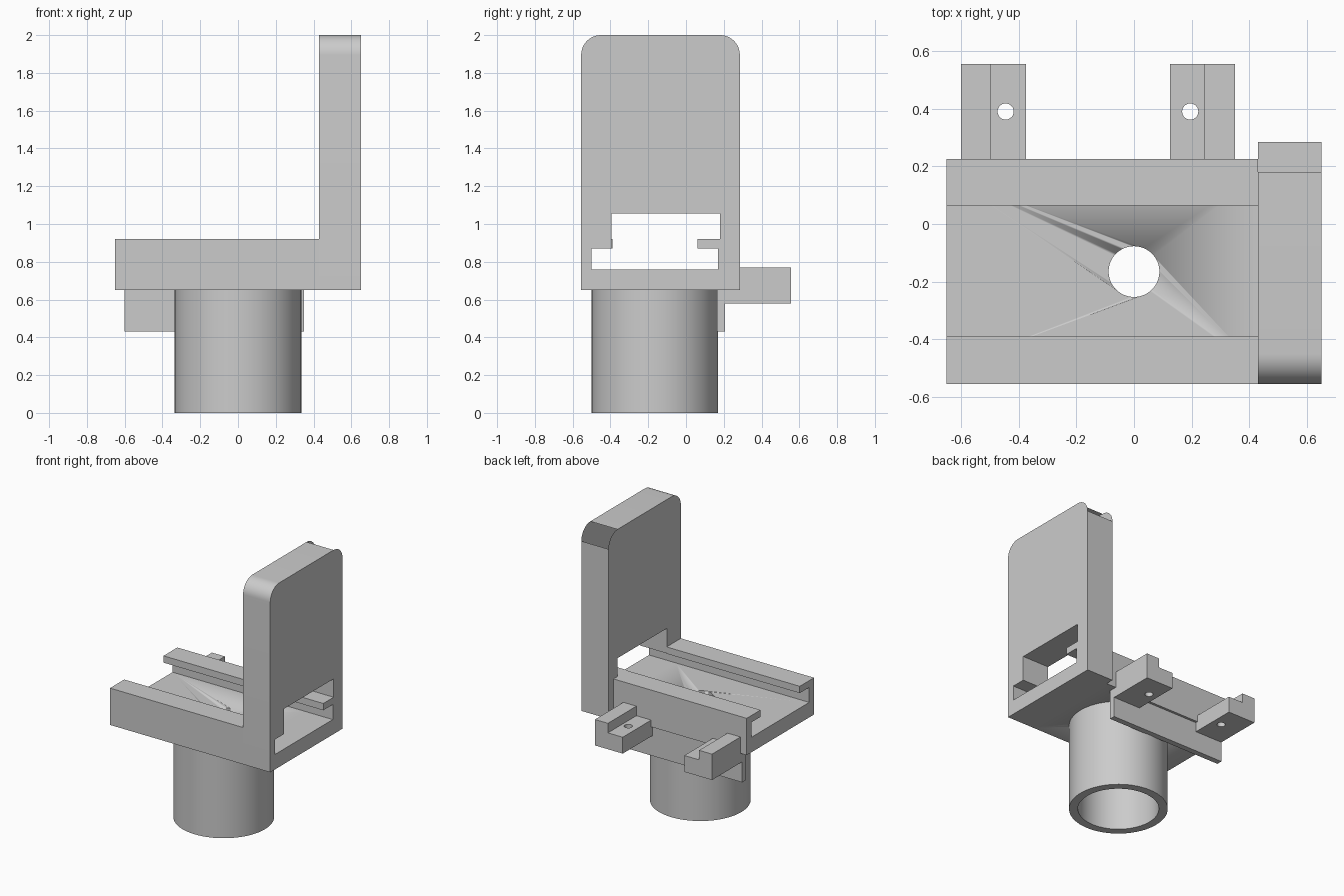
import bpy
import bmesh
import math
from mathutils import Vector

cube = bpy.data.objects.get("Cube")
if cube:
    bpy.data.objects.remove(cube, do_unlink=True)

grey = bpy.data.materials.new("light grey plastic")
grey.use_nodes = True
colour = (0.6, 0.6, 0.6, 1)
grey.diffuse_color = colour
grey.node_tree.nodes["Principled BSDF"].inputs["Base Color"].default_value = colour


def circle(cx, cy, r, n=64):
    return [(cx + r * math.cos(math.tau * i / n), cy + r * math.sin(math.tau * i / n))
            for i in range(n)]


def rect(a0, a1, b0, b1):
    return [(a0, b0), (a1, b0), (a1, b1), (a0, b1)]


def prism(name, axis, lo, hi, *loops, open_if=None):
    """Extrude an outline (with optional holes) along x or z."""
    bm = bmesh.new()
    edges = []
    for loop in loops:
        vs = [bm.verts.new((lo, a, b) if axis == "x" else (a, b, lo)) for a, b in loop]
        edges += [bm.edges.new((v, vs[i - 1])) for i, v in enumerate(vs)]
    bmesh.ops.triangle_fill(bm, edges=edges, use_beauty=True)
    out = bmesh.ops.extrude_face_region(bm, geom=bm.faces[:])["geom"]
    step = Vector((hi - lo, 0, 0) if axis == "x" else (0, 0, hi - lo))
    bmesh.ops.translate(bm, vec=step, verts=[g for g in out if isinstance(g, bmesh.types.BMVert)])
    bmesh.ops.recalc_face_normals(bm, faces=bm.faces)
    if open_if:
        gone = [f for f in bm.faces if open_if(f.calc_center_median(), f.normal)]
        bmesh.ops.delete(bm, geom=gone, context="FACES")
    bmesh.ops.dissolve_limit(bm, angle_limit=0.001, verts=bm.verts, edges=bm.edges)
    mesh = bpy.data.meshes.new(name)
    bm.to_mesh(mesh)
    bm.free()
    obj = bpy.data.objects.new(name, mesh)
    bpy.context.collection.objects.link(obj)
    mesh.materials.append(grey)
    bpy.ops.object.select_all(action="DESELECT")
    bpy.context.view_layer.objects.active = obj
    obj.select_set(True)
    bpy.ops.object.shade_smooth_by_angle(angle=math.radians(30))
    return obj


TUBE_Y = -0.165
BASE, FLOOR, LIP, RAIL_TOP = 0.65, 0.76, 0.87, 0.92
FRONT, BACK = -0.555, 0.225

# Sliding tray: floor with two overhanging rails
tray = prism("tray", "x", -0.65, 0.43, [
    (FRONT, BASE), (BACK, BASE), (BACK, RAIL_TOP), (0.065, RAIL_TOP), (0.065, LIP),
    (0.17, LIP), (0.17, FLOOR), (-0.5, FLOOR), (-0.5, LIP), (-0.39, LIP),
    (-0.39, RAIL_TOP), (FRONT, RAIL_TOP)])

# Drain hole through the tray floor
cutter = prism("hole_cutter", "z", 0.6, 0.82, circle(0, TUBE_Y, 0.088))
cutter.hide_render = True
cut = tray.modifiers.new("hole", "BOOLEAN")
cut.object = cutter
cut.solver = "EXACT"
bpy.context.view_layer.objects.active = tray
bpy.ops.object.modifier_apply(modifier="hole")
bpy.data.objects.remove(cutter, do_unlink=True)

# Upright end plate with rounded top and a window; its back rounding is open
R, WALL_BACK, TOP = 0.105, 0.285, 2.0
outline = [(FRONT, BASE), (WALL_BACK, BASE)]
for cy, start in ((WALL_BACK - R, 0), (FRONT + R, 90)):
    for i in range(13):
        a = math.radians(start + 7.5 * i)
        outline.append((cy + R * math.cos(a), TOP - R + R * math.sin(a)))
window = [(-0.5, FLOOR), (0.17, FLOOR), (0.17, LIP), (0.06, LIP), (0.06, RAIL_TOP),
          (0.18, RAIL_TOP), (0.18, 1.055), (-0.395, 1.055), (-0.395, LIP), (-0.5, LIP)]
prism("end_plate", "x", 0.43, 0.65, outline, window,
      open_if=lambda c, n: abs(n.x) < 0.1 and c.y > WALL_BACK - R and c.z > TOP - R)

# Hollow mounting tube
prism("mounting_tube", "z", 0, BASE, circle(0, TUBE_Y, 0.335), circle(0, TUBE_Y, 0.275))

# Back skirt hanging below the tray
prism("back_skirt", "z", 0.43, BASE, rect(-0.6, 0.35, 0.165, 0.207))

# Mirrored screw tabs with a raised outer step
MID = -0.125
for side, label in ((-1, "right"), (1, "left")):
    def span(a, b):
        return sorted((MID + side * a, MID + side * b))
    prism(label + "_tab", "z", 0.58, 0.7, rect(*span(0.25, 0.475), 0.2, 0.555),
          circle(MID + side * 0.32, 0.39, 0.028, 32))
    prism(label + "_tab_step", "z", 0.7, 0.77, rect(*span(0.37, 0.475), 0.2, 0.555))
